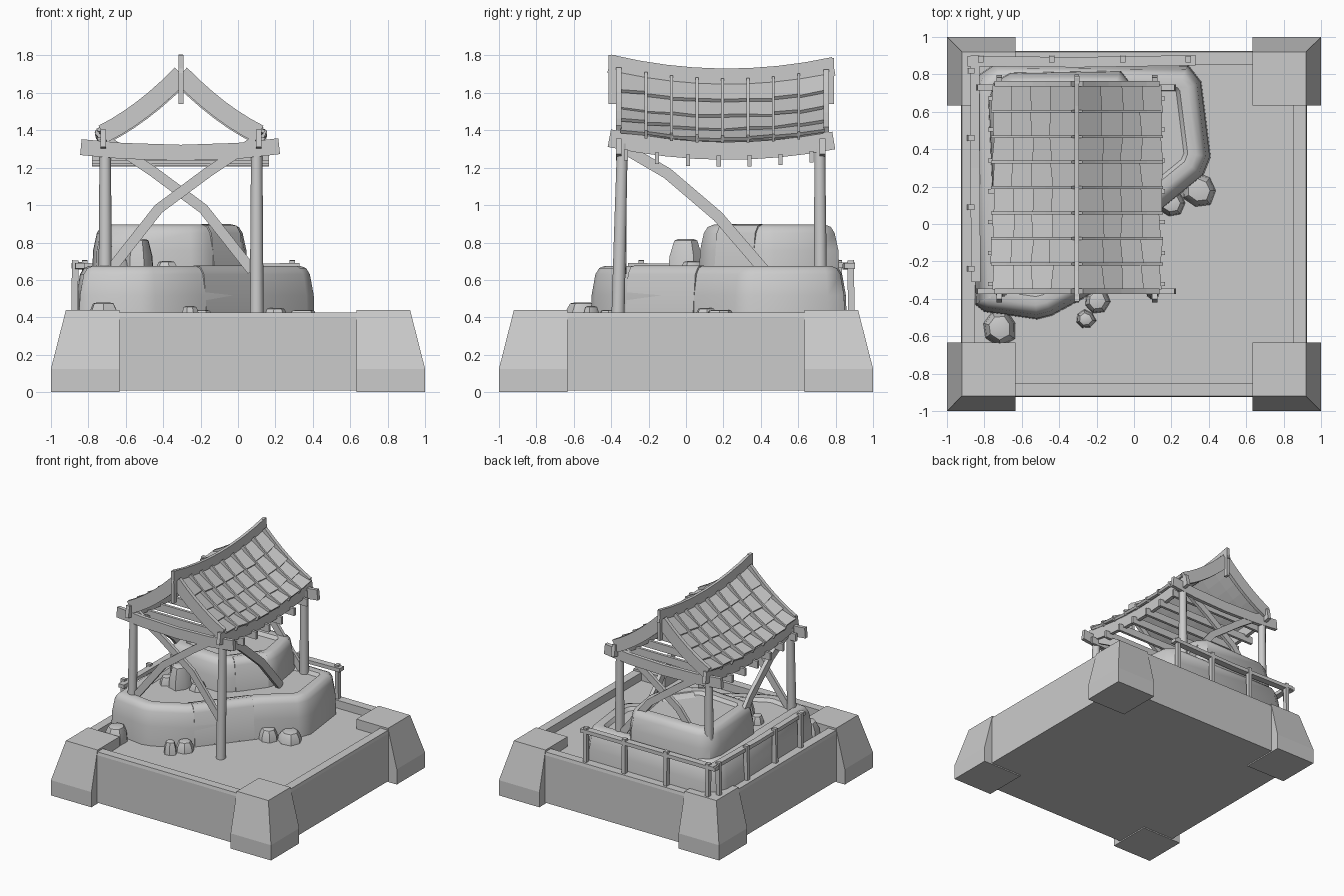
import bpy, bmesh, math, random
from mathutils import Vector as V

if "Cube" in bpy.data.objects:
    bpy.data.objects.remove(bpy.data.objects["Cube"])

random.seed(4)


def loft(name, rings, smooth=None):
    """Skin a list of equal-length vertex rings and cap both ends."""
    bm = bmesh.new()
    vs = [[bm.verts.new(p) for p in r] for r in rings]
    n = len(rings[0])
    for a, b in zip(vs, vs[1:]):
        for i in range(n):
            bm.faces.new((a[i], a[(i + 1) % n], b[(i + 1) % n], b[i]))
    bm.faces.new(vs[0][::-1])
    bm.faces.new(vs[-1])
    bmesh.ops.recalc_face_normals(bm, faces=bm.faces)
    me = bpy.data.meshes.new(name)
    bm.to_mesh(me)
    bm.free()
    ob = bpy.data.objects.new(name, me)
    bpy.context.collection.objects.link(ob)
    if smooth:
        bpy.ops.object.select_all(action='DESELECT')
        ob.select_set(True)
        bpy.context.view_layer.objects.active = ob
        bpy.ops.object.shade_smooth_by_angle(angle=math.radians(smooth))
    return ob


def beam(name, pts, side, w, h):
    """Rectangular timber along a polyline; w is measured along side."""
    pts, side, rings = [V(p) for p in pts], V(side), []
    for i, p in enumerate(pts):
        t = (pts[min(i + 1, len(pts) - 1)] - pts[max(i - 1, 0)]).normalized()
        up = t.cross(side).normalized()
        rings.append([p + side * a * w / 2 + up * b * h / 2
                      for a, b in ((-1, -1), (1, -1), (1, 1), (-1, 1))])
    return loft(name, rings)


def square(a, b, c, d, z):
    return [(a, c, z), (b, c, z), (b, d, z), (a, d, z)]


def offset(poly, d):
    """Inset a counter-clockwise outline by d."""
    out, n = [], len(poly)
    for i in range(n):
        p, q, r = V(poly[i - 1]), V(poly[i]), V(poly[(i + 1) % n])
        n1 = V((-(q - p).y, (q - p).x)).normalized()
        n2 = V((-(r - q).y, (r - q).x)).normalized()
        out.append(q + (n1 + n2) * d / (1 + n1.dot(n2)))
    return out


# Base tray with raised rim, and four tapered corner blocks
loft("base_tray", [square(-s, s, -s, s, z) for s, z in
                   ((.925, .01), (.925, .40), (.92, .425), (.85, .425), (.85, .36))])
for sx in (-1, 1):
    for sy in (-1, 1):
        loft("corner_block", [square(.633 * sx, k * sx, .633 * sy, k * sy, z)
                              for k, z in ((1, 0), (1, .125), (.92, .44))])


# Two rock tiers with shallow pools
def rock_tier(name, outline, z0, z1):
    h = z1 - z0
    prof = ((0, z0), (.005, z0 + .5 * h), (.025, z1 - .045), (.045, z1 - .012),
            (.075, z1), (.12, z1 - .004), (.14, z1 - .03))
    loft(name, [[(p.x, p.y, z) for p in offset(outline, d)] for d, z in prof], 45)


lower = [(-.85, -.43), (-.80, -.47), (-.52, -.51), (-.44, -.49), (-.20, -.36), (.15, .08),
         (.37, .26), (.41, .36), (.36, .76), (.29, .85), (-.74, .86), (-.83, .80), (-.87, .70)]
upper = [(-.76, .20), (-.68, .10), (-.25, .07), (-.15, .13), (.04, .38), (.05, .47),
         (.01, .72), (-.07, .82), (-.66, .81), (-.75, .76), (-.78, .65)]
rock_tier("lower_rock", lower, .36, .675)
rock_tier("upper_rock", upper, .62, .895)


# Water sheets spilling over the rock lips
def water(name, a, b, z0, z1):
    a, b = V(a), V(b)
    n = V(((b - a).y, -(b - a).x)).normalized()
    rings = []
    for d, z in ((-.16, z1 - .02), (-.08, z1 + .003), (-.04, z1 - .005),
                 (-.015, z1 - .045), (.008, z0)):
        p, q, k = a + n * d, b + n * d, n * .03
        rings.append([(p.x, p.y, z), (q.x, q.y, z),
                      (q.x - k.x, q.y - k.y, z - .015), (p.x - k.x, p.y - k.y, z - .015)])
    loft(name, rings, 50)


water("lower_water", (-.17, -.32), (.12, .04), .37, .675)
water("upper_water", (-.13, .155), (.025, .36), .63, .895)


# Loose stones
def stone(x, y, z, r, h, top=.65):
    ang = random.random()
    rad = [r * random.uniform(.85, 1.1) for _ in range(7)]
    loft("stone", [[(x + k * s * math.cos(ang + i * math.tau / 7),
                     y + k * s * math.sin(ang + i * math.tau / 7), z + h * f)
                    for i, k in enumerate(rad)]
                   for s, f in ((1, 0), (.92, .5), (top, .95), (top * .6, 1))], 35)


for args in ((-.72, -.55, .36, .10, .12), (-.26, -.51, .36, .055, .10), (-.20, -.41, .36, .07, .08),
             (.35, .18, .36, .10, .08), (.20, .11, .36, .07, .09), (-.53, 0, .63, .095, .19),
             (-.63, -.02, .63, .06, .08), (-.38, .03, .63, .07, .07)):
    stone(*args)

# Posts
CX = -.305
for x in (-.71, .10):
    for y, lean in ((-.365, .025), (.72, -.005)):
        loft("post", [[(x + r * math.cos(i * math.tau / 10),
                        y + dy + r * math.sin(i * math.tau / 10), z) for i in range(10)]
                      for r, dy, z in ((.037, 0, .35), (.034, lean * .5, .85), (.03, lean, 1.33))], 50)


def lift(y):
    return .19 * (y - .22) ** 2


# Frame: eave beams, tie beams, joists, braces
ys = [-.41 + 1.2 * i / 8 for i in range(9)]
for s in (-1, 1):
    beam("eave_beam", [(CX + s * .415, y, 1.29 + lift(y) * .9) for y in ys], (1, 0, 0), .03, .095)
    beam("side_brace", [(CX + s * .395, y, z) for y, z in
                        ((-.34, 1.31), (-.10, 1.17), (.17, .94), (.42, .65))], (1, 0, 0), .03, .06)
    for y in (-.345, .715):
        beam("cross_brace", [(CX + s * d, y + s * .014, z) for d, z in
                             ((-.39, 1.34), (-.15, 1.18), (.12, .98), (.38, .65))],
             (0, 1, 0), .026, .055)
for y in (-.36, .73):
    beam("tie_beam", [(-.84, y, 1.31), (-.62, y, 1.29), (CX, y, 1.28), (0, y, 1.29), (.22, y, 1.315)],
         (0, 1, 0), .03, .085)
for i in range(7):
    y = -.32 + i * .165
    beam("joist", [(-.78, y, 1.235 + lift(y) * .6), (.165, y, 1.235 + lift(y) * .6)],
         (0, 1, 0), .022, .06)


# Roof surface: t runs ridge to eave, s picks the slope
def surf(s, t, y, up=0):
    z = 1.64 - .30 * t - .11 * t * (1 - t) + lift(y) * (1 - .3 * t)
    return V((CX + s * .42 * t, y, z)) + V((s * .58, 0, .81)) * up


ts = [i / 6 for i in range(7)]
cols = [-.35 + 1.09 * i / 8 for i in range(9)]
for s in (-1, 1):
    # under-boarding
    for a, b in zip(cols, cols[1:]):
        loft("roof_board", [[surf(s, t, a, -.01), surf(s, t, b, -.01),
                             surf(s, t, b, .008), surf(s, t, a, .008)] for t in ts])
        # four overlapping tiles per column
        for r in range(4):
            t0, t1 = r / 4, (r + 1) / 4 + .03
            j, k = random.uniform(-.025, .02), random.uniform(-.025, .02)
            u = random.uniform(.028, .042)
            loft("roof_tile", [[surf(s, t0, a, -.005), surf(s, t0, b, -.005),
                                surf(s, t0, b, .012), surf(s, t0, a, .012)],
                               [surf(s, t1 + j, a, u - .02), surf(s, t1 + k, b, u - .02),
                                surf(s, t1 + k, b, u), surf(s, t1 + j, a, u)]])
    for y in cols[1:-1]:
        beam("roof_batten", [surf(s, t, y, .025) for t in ts + [1.04]], (0, 1, 0), .014, .045)
    for y in (-.36, .75):
        beam("barge_board", [surf(s, t, y, -.005) for t in ts], (0, 1, 0), .03, .10)

# Ridge plank with deep ends
beam("ridge_plank", [(CX, y, 1.68 + lift(y)) for y in ys], (1, 0, 0), .024, .10)
for y in (-.395, .77):
    beam("ridge_end", [(CX, y, 1.54), (CX, y, 1.73 + lift(y))], (1, 0, 0), .026, .04)

# Fence along the back and left edges
beam("back_rail", [(-.89, .87, .675), (-.3, .865, .67), (.33, .875, .675)], (0, 1, 0), .055, .03)
beam("left_rail", [(-.845, -.31, .675), (-.85, .3, .67), (-.85, .90, .68)], (1, 0, 0), .05, .03)
for x in (-.82, -.44, -.06, .29):
    beam("fence_post", [(x, .885, .36), (x, .88, .705)], (1, 0, 0), .03, .035)
for y in (.82, .46, .09, -.24):
    beam("fence_post", [(-.875, y, .36), (-.87, y, .705)], (0, 1, 0), .03, .035)
